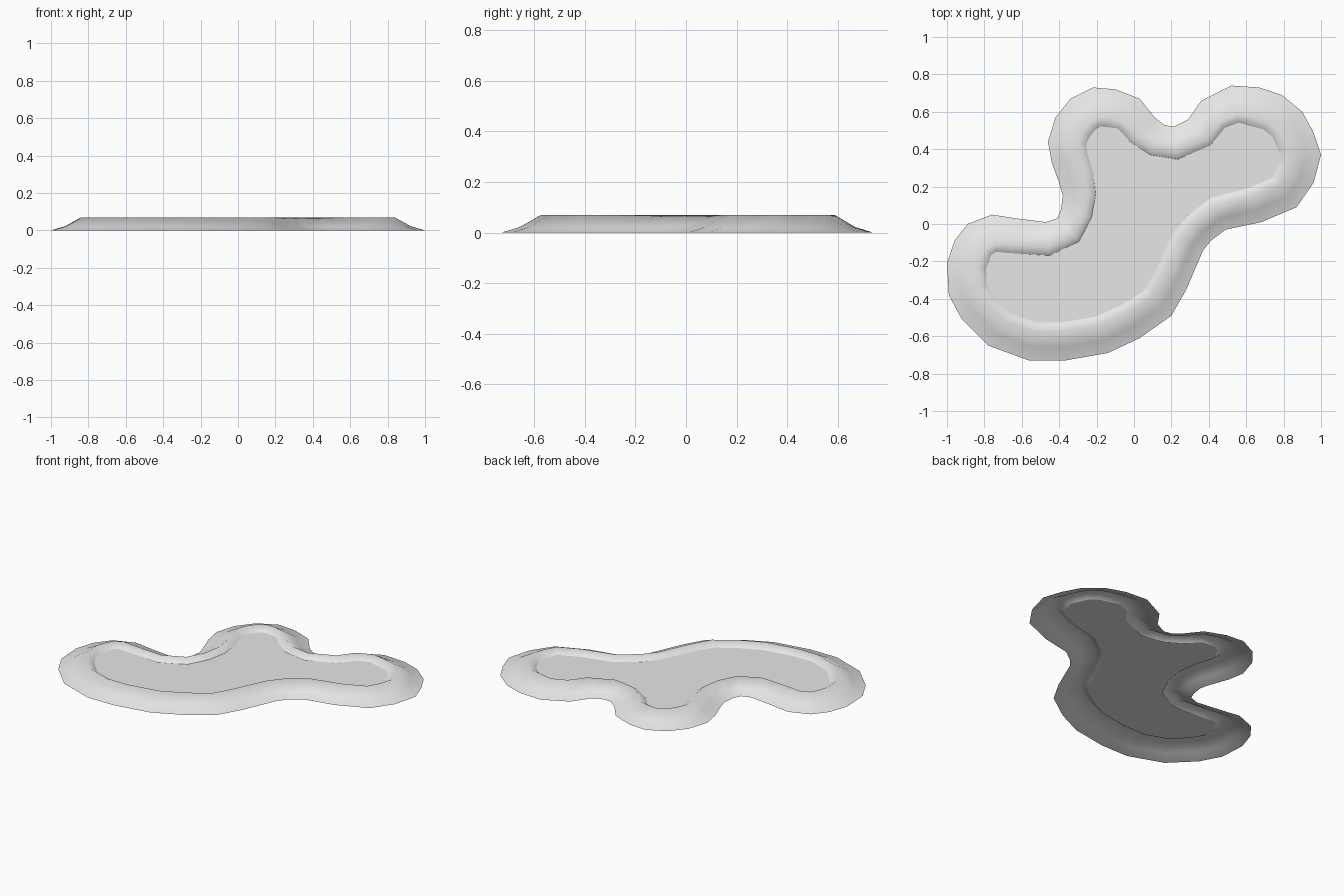
import bpy
import bmesh
from mathutils import Vector

cube = bpy.data.objects.get("Cube")
if cube:
    bpy.data.objects.remove(cube, do_unlink=True)

# One grey stone material for the whole basin
grey = bpy.data.materials.new("light_grey")
grey.use_nodes = True
colour = (0.8, 0.8, 0.8, 1.0)
grey.diffuse_color = colour
grey.node_tree.nodes["Principled BSDF"].inputs["Base Color"].default_value = colour

# Outer outline in hundredths, counter-clockwise: front lobe, right-hand lobe, back lobe
outline = [Vector(p) / 100 for p in (
    (-100, -21), (-99, -38), (-92, -51), (-78, -65), (-56, -73), (-37, -73),
    (-14, -69), (3, -61), (20, -49), (28, -35), (37, -14), (41, -9),
    (49, -3), (68, 1), (87, 9), (96, 22), (100, 37), (96, 49),
    (90, 60), (79, 69), (67, 73), (52, 74), (36, 66), (29, 56),
    (21, 52), (16, 53), (11, 57), (3, 67), (-10, 72), (-22, 73),
    (-34, 67), (-42, 57), (-46, 44), (-44, 33), (-40, 22), (-38, 15),
    (-39, 8), (-41, 3), (-47, 1), (-63, 3), (-76, 5), (-89, 0), (-96, -9))]
count = len(outline)

# Bank cross-section: fraction of the way from outer edge to floor, height
bank_profile = [(0, 0), (0.36, 0.022), (0.77, 0.07), (1, 0.04)]


def edge_direction(i):
    return (outline[(i + 1) % count] - outline[i % count]).normalized()


def turn(i):
    """Signed bend of the outline at a corner, positive where it bulges out."""
    a, b = edge_direction(i - 1), edge_direction(i)
    return a.x * b.y - a.y * b.x


def inward_step(i):
    """Vector from the outer edge to the floor edge; narrower in the hollows."""
    along = (edge_direction(i - 1) + edge_direction(i)).normalized()
    bend = sum(turn(i + k) for k in range(-2, 3)) / 5
    return Vector((-along.y, along.x)) * (0.19 + 0.055 * bend)


def ring(bm, fraction, height):
    verts = []
    for i, point in enumerate(outline):
        p = point + inward_step(i) * fraction
        verts.append(bm.verts.new((p.x, p.y, height)))
    return verts


def make_object(name, bm, smooth):
    for face in bm.faces:
        face.smooth = smooth
    mesh = bpy.data.meshes.new(name)
    bm.to_mesh(mesh)
    bm.free()
    mesh.materials.append(grey)
    obj = bpy.data.objects.new(name, mesh)
    bpy.context.collection.objects.link(obj)
    return obj


# Raised bank around the basin, open underneath
bm = bmesh.new()
rings = [ring(bm, t, z) for t, z in bank_profile]
for low, high in zip(rings, rings[1:]):
    for i in range(count):
        j = (i + 1) % count
        bm.faces.new((low[i], low[j], high[j], high[i]))
make_object("raised_bank", bm, True)

# Flat floor inside the bank
bm = bmesh.new()
bm.faces.new(ring(bm, *bank_profile[-1]))
make_object("basin_floor", bm, False)
